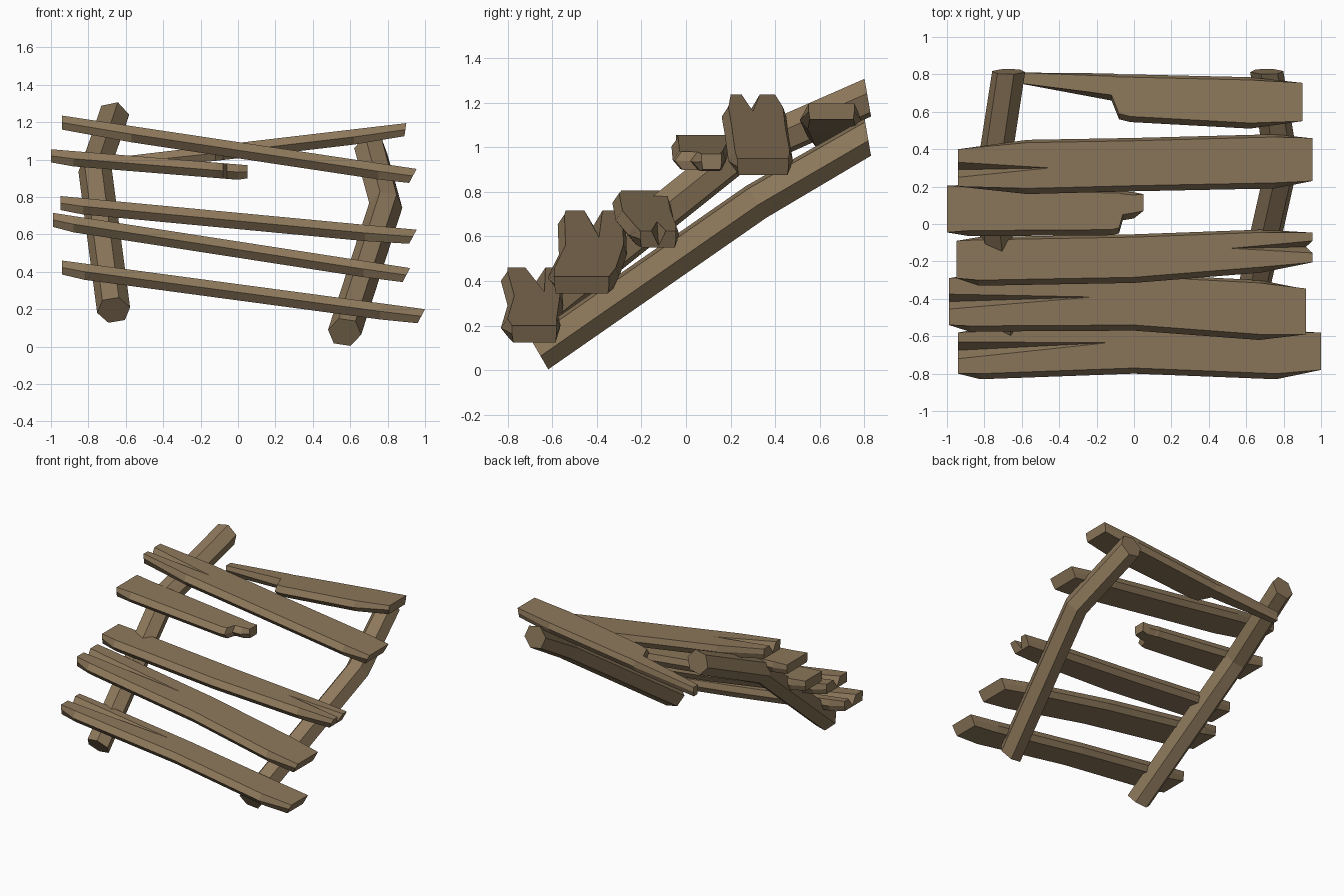
import bpy, bmesh, math
from mathutils import Vector

if "Cube" in bpy.data.objects:
    bpy.data.objects.remove(bpy.data.objects["Cube"])

wood = bpy.data.materials.new("weathered_brown_wood")
wood.diffuse_color = (0.265, 0.187, 0.104, 1)
wood.use_nodes = True
wood.node_tree.nodes["Principled BSDF"].inputs["Base Color"].default_value = wood.diffuse_color


def loft(name, rings):
    """Skin a list of equal-length rings and cap both ends."""
    bm = bmesh.new()
    vs = [[bm.verts.new(p) for p in r] for r in rings]
    n = len(rings[0])
    for a, b in zip(vs, vs[1:]):
        for i in range(n):
            j = (i + 1) % n
            bm.faces.new((a[i], a[j], b[j], b[i]))
    bm.faces.new(vs[0][::-1])
    bm.faces.new(vs[-1])
    bmesh.ops.remove_doubles(bm, verts=bm.verts, dist=0.0005)
    bmesh.ops.recalc_face_normals(bm, faces=bm.faces)
    me = bpy.data.meshes.new(name)
    bm.to_mesh(me)
    bm.free()
    me.materials.append(wood)
    ob = bpy.data.objects.new(name, me)
    bpy.context.collection.objects.link(ob)


def rail(name, path, turn, r=0.09):
    """Six-sided bent pole; path holds (centre, section up-direction in y,z)."""
    rings = []
    for c, (uy, uz) in path:
        up = Vector((0, uy, uz)).normalized()
        rings.append([Vector(c) + r * (math.cos(a) * Vector((1, 0, 0)) + math.sin(a) * up)
                      for a in (math.radians(60 * k + turn) for k in range(6))])
    loft(name, rings)


def plank(name, st, z0, z1, thick=0.075, slant=0.04, split=None):
    """Board from stations (x, front y, back y), top height z0 to z1.
    split = (end index, y low, y high, tip x, tip y) opens a V crack at one end."""
    st = list(st)
    x0, x1 = st[0][0], st[-1][0]
    ends = (x0, x1)
    if split:
        xe, tip = ends[split[0]], split[3]
        for a, b in zip(st, st[1:]):          # extra station at the crack tip
            if a[0] < tip < b[0]:
                t = (tip - a[0]) / (b[0] - a[0])
                st.append(tuple(p + t * (q - p) for p, q in zip(a, b)))
                break
        st.sort()
    rings = []
    for x, yf, yb in st:
        top = z0 + (z1 - z0) * (x - x0) / (x1 - x0)
        inner = x not in ends
        h = thick + (0.012 if inner else 0)
        bot, mid = top - h, top - 0.5 * h
        xb = x - (slant if x == x1 else 0)
        xm = (x + xb) / 2
        bf, bb = (0.03, 0.015) if inner else (0, 0)
        ring = [(xb, yf + 0.005, bot), (xm, yf - bf, mid), (x, yf, top)]
        if split:
            t = max(0, min(1, (x - tip) / (xe - tip)))
            lo = split[4] + t * (split[1] - split[4])
            hi = split[4] + t * (split[2] - split[4])
            ring += [(x, lo, top),
                     (x + t * (xb - x) * 0.9, (lo + hi) / 2, top - t * 0.9 * thick),
                     (x, hi, top)]
        ring += [(x, yb, top), (xm, yb + bb, mid), (xb, yb - 0.005, bot)]
        rings.append(ring)
    loft(name, rings)


# Side rails
rail("left_rail", [((-0.665, -0.745, 0.195), (-0.61, 0.79)),
                   ((-0.765, 0.20, 0.95), (-0.5, 0.86)),
                   ((-0.67, 0.815, 1.222), (-0.17, 0.98))], 12)
rail("right_rail", [((0.57, -0.66, 0.077), (-0.5, 0.86)),
                    ((0.79, 0.315, 0.755), (-0.53, 0.85)),
                    ((0.71, 0.815, 1.045), (-0.17, 0.98))], -10)

# Treads, lowest to highest
plank("tread_1", [(-0.94, -0.80, -0.58), (-0.82, -0.80, -0.575), (0, -0.77, -0.565),
                  (0.76, -0.80, -0.58), (1.0, -0.78, -0.58)],
      0.46, 0.20, split=(0, -0.72, -0.63, -0.14, -0.635))
plank("tread_2", [(-0.99, -0.54, -0.29), (-0.88, -0.545, -0.285), (0, -0.54, -0.28),
                  (0.67, -0.59, -0.315), (0.92, -0.59, -0.345)],
      0.715, 0.42, split=(0, -0.455, -0.375, -0.22, -0.39))
plank("tread_3", [(-0.95, -0.29, -0.09), (-0.83, -0.30, -0.085), (0, -0.285, -0.07),
                  (0.68, -0.23, -0.045), (0.955, -0.205, -0.045)],
      0.805, 0.625, split=(1, -0.155, -0.09, 0.52, -0.13))
plank("broken_tread_4", [(-1.0, -0.045, 0.205), (-0.88, -0.035, 0.195), (-0.12, -0.03, 0.165),
                         (-0.08, -0.02, 0.165), (-0.06, 0.05, 0.16), (0, 0.06, 0.155),
                         (0.05, 0.07, 0.16)], 1.055, 0.97, 0.07, 0)
plank("tread_5", [(-0.94, 0.20, 0.40), (-0.57, 0.19, 0.435), (0, 0.205, 0.445),
                  (0.75, 0.22, 0.465), (0.955, 0.23, 0.46)],
      1.235, 0.95, split=(0, 0.25, 0.33, -0.45, 0.30))
plank("broken_tread_6", [(-0.63, 0.755, 0.81), (-0.12, 0.69, 0.79), (-0.08, 0.59, 0.785),
                         (-0.02, 0.575, 0.785), (0.62, 0.54, 0.77), (0.90, 0.55, 0.755)],
      1.015, 1.195, 0.07, 0.01)
